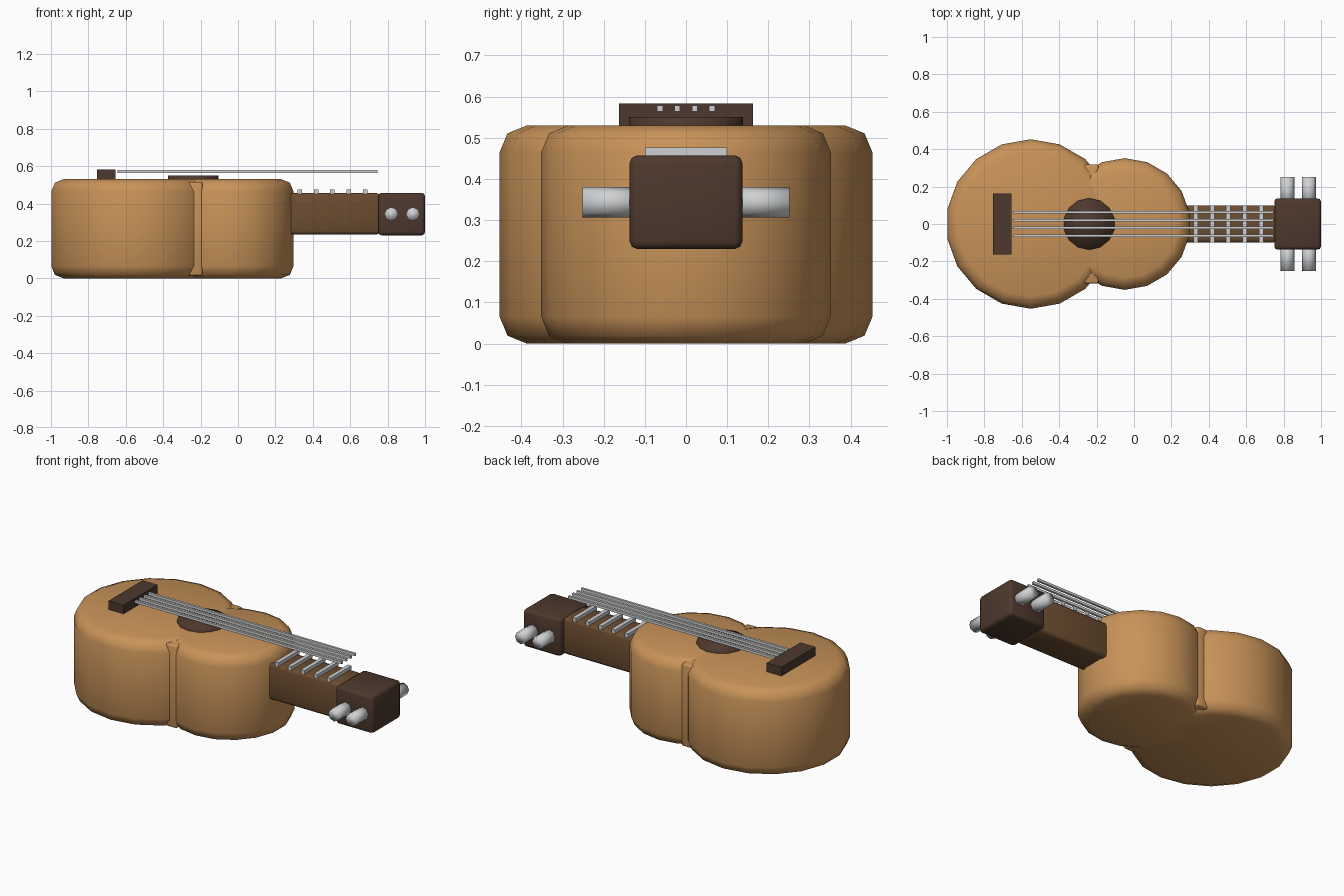
import bpy
from math import radians, pi

cube = bpy.data.objects.get("Cube")
if cube:
    bpy.data.objects.remove(cube, do_unlink=True)


def material(name, rgb):
    m = bpy.data.materials.new(name)
    m.use_nodes = True
    m.diffuse_color = (*rgb, 1)
    bsdf = next(n for n in m.node_tree.nodes if n.type == 'BSDF_PRINCIPLED')
    bsdf.inputs["Base Color"].default_value = (*rgb, 1)
    return m


honey = material("honey wood", (0.58, 0.29, 0.10))
brown = material("brown wood", (0.15, 0.074, 0.03))
dark = material("dark wood", (0.075, 0.04, 0.026))
steel = material("pale metal", (0.62, 0.63, 0.64))


def finish(name, mat, bevel=0, segments=2, smooth=None):
    """Name, colour, bevel and shade the active object."""
    ob = bpy.context.object
    ob.name = name
    ob.data.materials.append(mat)
    bpy.ops.object.transform_apply(location=False, rotation=True, scale=True)
    if bevel:
        mod = ob.modifiers.new("Bevel", 'BEVEL')
        mod.width, mod.segments = bevel, segments
        mod.limit_method, mod.angle_limit = 'ANGLE', radians(40)
        bpy.ops.object.modifier_apply(modifier=mod.name)
    if smooth:
        bpy.ops.object.shade_smooth_by_angle(angle=radians(smooth))
    return ob


def box(name, mat, x, y, z, **kw):
    """Box from (min, max) ranges on each axis."""
    bpy.ops.mesh.primitive_cube_add(size=1, location=[sum(r) / 2 for r in (x, y, z)])
    bpy.context.object.scale = [r[1] - r[0] for r in (x, y, z)]
    return finish(name, mat, **kw)


def drum(name, mat, x, radius, z, sides, **kw):
    """Upright cylinder on the centre line."""
    bpy.ops.mesh.primitive_cylinder_add(vertices=sides, radius=radius, depth=z[1] - z[0],
                                        location=(x, 0, sum(z) / 2))
    return finish(name, mat, **kw)


# Body: two rounded drums and a narrow waist
TOP = 0.53
drum("lower_bout", honey, -0.552, 0.453, (0, TOP), 18, bevel=0.065, smooth=50)
drum("upper_bout", honey, -0.05, 0.352, (0, TOP), 18, bevel=0.065, smooth=50)
box("waist", honey, (-0.27, -0.19), (-0.318, 0.318), (0.015, 0.515), bevel=0.01, smooth=50)

# Sound hole disc and bridge
drum("sound_hole", dark, -0.24, 0.138, (0.5, 0.55), 14, smooth=180)
box("bridge", dark, (-0.755, -0.655), (-0.163, 0.163), (0.5, 0.583))

# Neck and headstock
box("neck", brown, (0.2, 0.76), (-0.1, 0.1), (0.235, 0.455), bevel=0.018, smooth=50)
box("headstock", dark, (0.75, 1.0), (-0.137, 0.137), (0.23, 0.457), bevel=0.018, smooth=50)

# Frets along the neck
for i in range(5):
    x = 0.33 + i * 0.0875
    box(f"fret_{i + 1}", steel, (x - 0.012, x + 0.012), (-0.1, 0.1), (0.45, 0.476))

# Strings
for i in range(4):
    y = (i - 1.5) * 0.042
    box(f"string_{i + 1}", steel, (-0.645, 0.745), (y - 0.007, y + 0.007), (0.564, 0.579))

# Tuning pegs on both sides of the headstock
for side, label in ((1, "back"), (-1, "front")):
    for i, x in enumerate((0.82, 0.935)):
        bpy.ops.mesh.primitive_cylinder_add(vertices=8, radius=0.037, depth=0.15,
                                            location=(x, side * 0.177, 0.343),
                                            rotation=(pi / 2, 0, 0))
        finish(f"{label}_peg_{i + 1}", steel, smooth=180)
